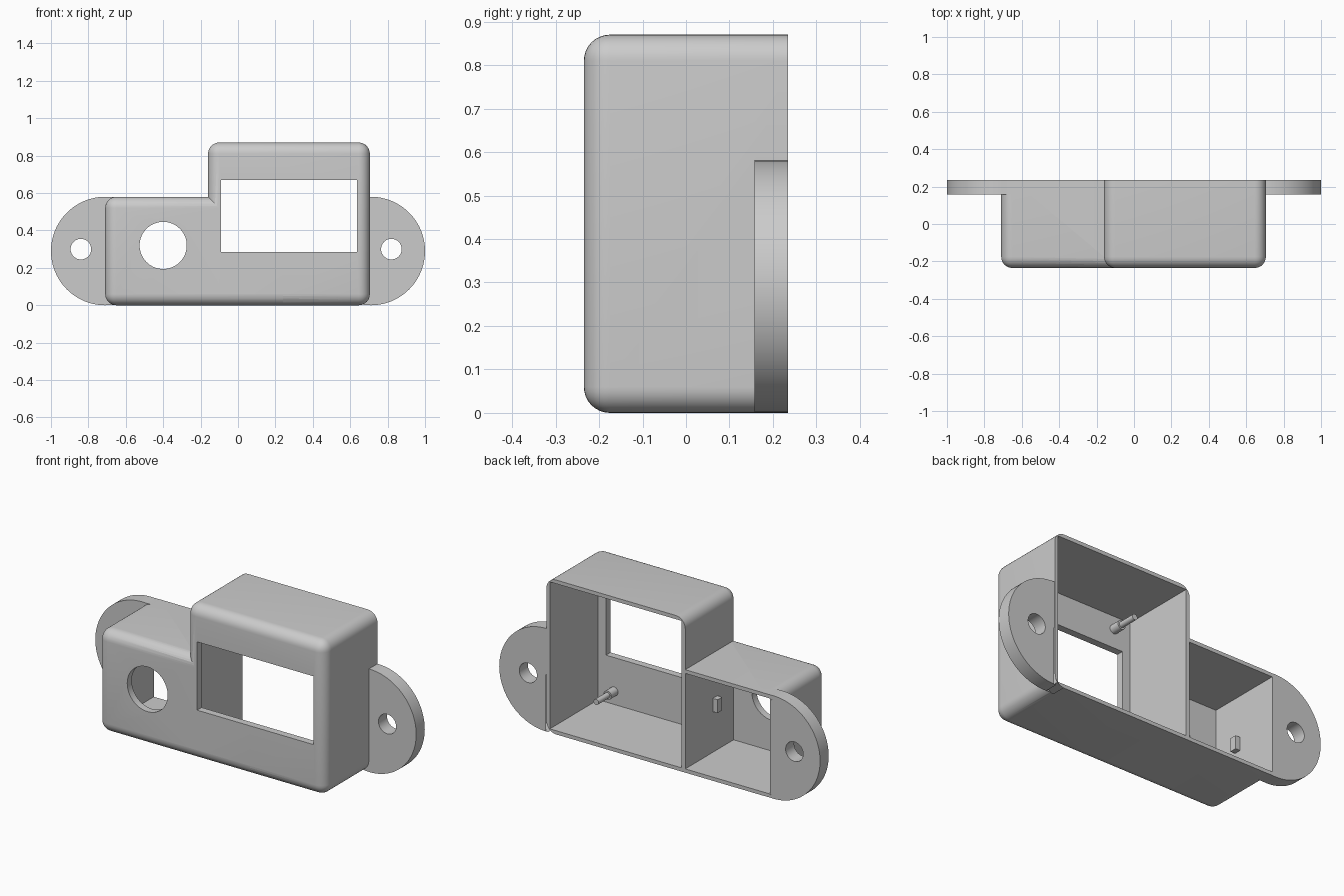
import bpy, bmesh, math
from mathutils import Matrix

cube = bpy.data.objects.get("Cube")
if cube:
    bpy.data.objects.remove(cube, do_unlink=True)

grey = bpy.data.materials.new("plain grey plastic")
grey.use_nodes = True
COLOUR = (0.6, 0.6, 0.6, 1)
grey.diffuse_color = COLOUR
grey.node_tree.nodes["Principled BSDF"].inputs["Base Color"].default_value = COLOUR

FRONT, BACK = -0.235, 0.235
TALL, LOW = 0.87, 0.58
WALL, FACE, ROUND = 0.021, 0.04, 0.06


def finish(name, bm):
    bmesh.ops.recalc_face_normals(bm, faces=bm.faces)
    mesh = bpy.data.meshes.new(name)
    bm.to_mesh(mesh)
    bm.free()
    mesh.materials.append(grey)
    obj = bpy.data.objects.new(name, mesh)
    bpy.context.collection.objects.link(obj)
    return obj


def box(name, x, y, z, rounding=0):
    """Box between (min, max) pairs; rounding softens all but the back rim."""
    bm = bmesh.new()
    bmesh.ops.create_cube(bm, size=1)
    for v in bm.verts:
        v.co = [r[0] if c < 0 else r[1] for c, r in zip(v.co, (x, y, z))]
    if rounding:
        edges = [e for e in bm.edges if min(v.co.y for v in e.verts) < y[1] - 0.01]
        bmesh.ops.bevel(bm, geom=edges, offset=rounding, segments=8,
                        profile=0.5, affect='EDGES')
    return finish(name, bm)


def rod(name, x, z, radius, y, sides=48):
    """Cylinder lying along y."""
    bm = bmesh.new()
    place = Matrix.Translation((x, sum(y) / 2, z)) @ Matrix.Rotation(math.pi / 2, 4, 'X')
    bmesh.ops.create_cone(bm, cap_ends=True, segments=sides, radius1=radius,
                          radius2=radius, depth=y[1] - y[0], matrix=place)
    return finish(name, bm)


def combine(target, other, operation):
    mod = target.modifiers.new("join", 'BOOLEAN')
    mod.object, mod.operation, mod.solver = other, operation, 'EXACT'
    bpy.context.view_layer.objects.active = target
    bpy.ops.object.modifier_apply(modifier=mod.name)
    bpy.data.objects.remove(other, do_unlink=True)


def smooth(obj):
    bpy.ops.object.select_all(action='DESELECT')
    obj.select_set(True)
    bpy.context.view_layer.objects.active = obj
    bpy.ops.object.shade_smooth_by_angle(angle=math.radians(30))


# Stepped shell: tall bay and low bay
housing = box("housing", (-0.16, 0.705), (FRONT, BACK), (0, TALL), ROUND)
combine(housing, box("low_bay", (-0.71, 0.3), (FRONT, BACK), (0, LOW), ROUND), 'UNION')

# Round mounting ears flush with the back
for side in (-1, 1):
    ear = rod("ear", side * 0.71, 0.29, 0.29, (0.158, BACK - 0.0005), 96)
    combine(housing, ear, 'UNION')
    root = box("ear_root", sorted((side * 0.62, side * 0.71)),
               (0.158, BACK - 0.0005), (0.0005, LOW - 0.0005))
    combine(housing, root, 'UNION')

# Open cavities, display window, round opening and screw holes
cutters = [
    box("tall_cavity", (-0.137, 0.705 - WALL), (FRONT + FACE, 0.4), (WALL, TALL - WALL)),
    box("low_cavity", (-0.71 + WALL, -0.16), (FRONT + FACE, 0.4), (WALL, LOW - WALL)),
    box("window", (-0.09, 0.635), (-0.4, -0.1), (0.285, 0.67)),
    rod("round_opening", -0.4, 0.32, 0.126, (-0.4, -0.1), 64),
    rod("screw_hole", -0.84, 0.3, 0.055, (0, 0.4)),
    rod("screw_hole", 0.82, 0.3, 0.055, (0, 0.4)),
]
for cutter in cutters:
    combine(housing, cutter, 'DIFFERENCE')
smooth(housing)

# Stepped posts behind the window corners
inner = FRONT + FACE
for x in (-0.035, 0.585):
    for z in (0.095, 0.775):
        post = rod("display_post", x, z, 0.025, (inner - 0.005, inner + 0.06), 24)
        combine(post, rod("post_tip", x, z, 0.016, (inner, inner + 0.16), 24), 'UNION')
        smooth(post)

# Retaining pegs on both side walls of the low bay
box("divider_peg", (-0.19, -0.155), (-0.05, -0.01), (0.25, 0.325))
box("end_wall_peg", (-0.695, -0.66), (-0.05, -0.01), (0.25, 0.325))
